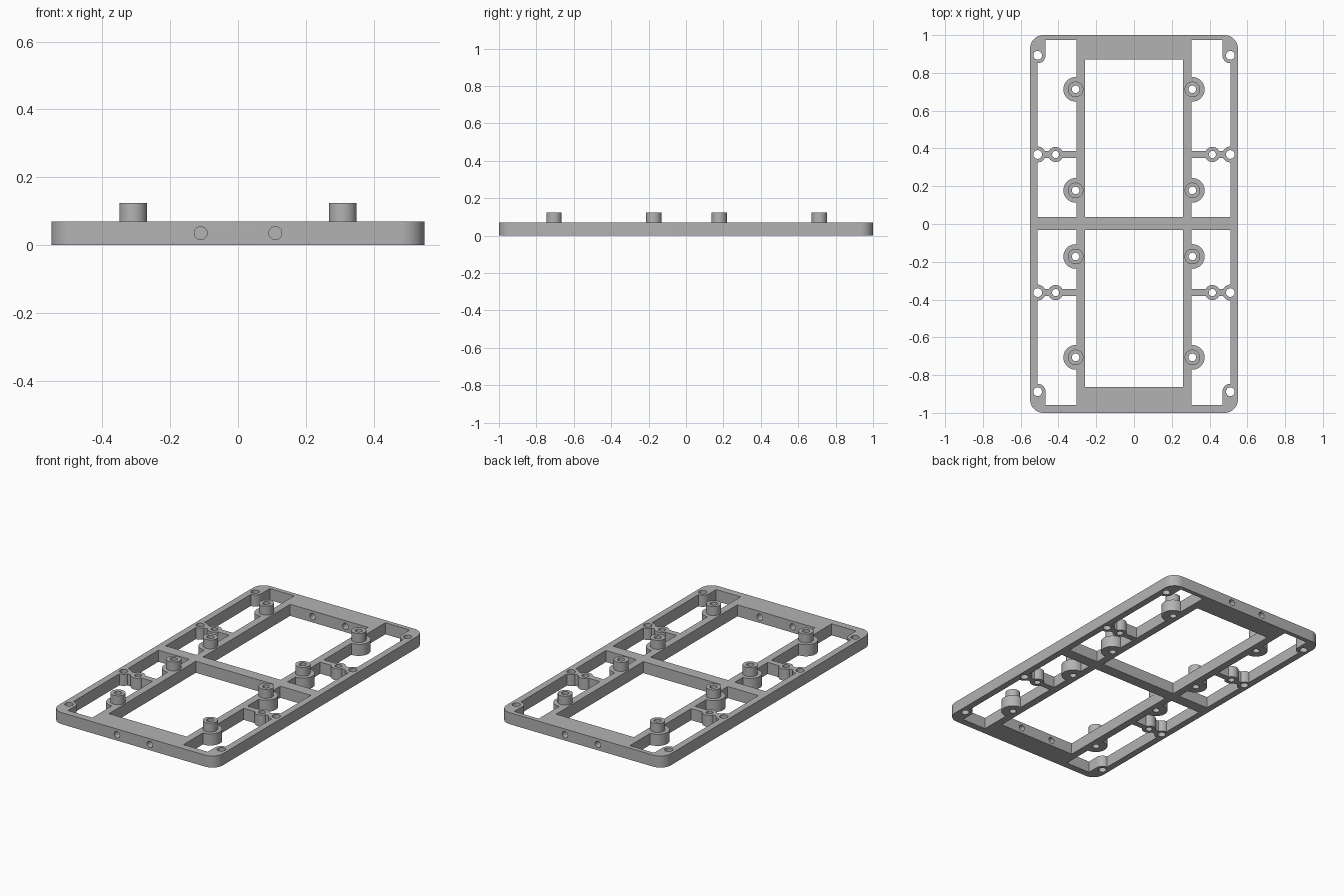
import bpy, bmesh, math
from mathutils import Matrix

cube = bpy.data.objects.get("Cube")
if cube:
    bpy.data.objects.remove(cube, do_unlink=True)

HEIGHT, POST_TOP = 0.07, 0.124
SIDES = (-1, 1)
BOSS_X, LUG_X, TAB_X = 0.309, 0.51, 0.415
BOSS_Y = (0.713, 0.178, -0.172, -0.706)
TAB_Y = (0.368, -0.363)
CORNER_Y = (0.893, -0.888)

grey = bpy.data.materials.new("light grey")
grey.use_nodes = True
colour = (0.45, 0.45, 0.45, 1)
grey.diffuse_color = colour
grey.node_tree.nodes["Principled BSDF"].inputs["Base Color"].default_value = colour


def box(bm, x0, x1, y0, y1, z0, z1):
    x0, x1 = sorted((x0, x1))
    y0, y1 = sorted((y0, y1))
    centre = Matrix.Translation(((x0 + x1) / 2, (y0 + y1) / 2, (z0 + z1) / 2))
    size = Matrix.Diagonal((x1 - x0, y1 - y0, z1 - z0, 1))
    return bmesh.ops.create_cube(bm, size=1, matrix=centre @ size)["verts"]


def cylinder(bm, x, y, r, z0, z1):
    bmesh.ops.create_cone(bm, cap_ends=True, segments=40, radius1=r, radius2=r,
                          depth=z1 - z0, matrix=Matrix.Translation((x, y, (z0 + z1) / 2)))


def make(name, bm):
    mesh = bpy.data.meshes.new(name)
    bm.to_mesh(mesh)
    bm.free()
    mesh.materials.append(grey)
    obj = bpy.data.objects.new(name, mesh)
    bpy.context.collection.objects.link(obj)
    return obj


def combine(target, tool, operation):
    """Apply a boolean to the target and discard the tool."""
    tool.hide_render = True
    mod = target.modifiers.new("combine", "BOOLEAN")
    mod.operation, mod.object = operation, tool
    mod.solver, mod.use_self = "EXACT", True
    graph = bpy.context.evaluated_depsgraph_get()
    mesh = bpy.data.meshes.new_from_object(target.evaluated_get(graph))
    target.modifiers.clear()
    target.data = mesh
    bpy.data.objects.remove(tool, do_unlink=True)


# Plate with rounded corners
bm = bmesh.new()
box(bm, -0.55, 0.55, -1, 1, 0, HEIGHT)
uprights = [e for e in bm.edges if abs(e.verts[0].co.z - e.verts[1].co.z) > 0.01]
bmesh.ops.bevel(bm, geom=uprights, offset=0.07, segments=10, profile=0.5, affect="EDGES")
frame = make("mounting_frame", bm)

# Windows: a wide centre pair and two narrow side pairs
bm = bmesh.new()
for y0, y1, y_side in ((0.037, 0.87, 0.973), (-0.032, -0.862, -0.957)):
    box(bm, -0.26, 0.26, y0, y1, -0.1, 0.2)
    for s in SIDES:
        box(bm, s * 0.305, s * LUG_X, y0, y_side, -0.1, 0.2)
windows = make("windows", bm)

# Lugs, tabs and bosses left standing within the side windows
bm = bmesh.new()
for s in SIDES:
    for y in BOSS_Y:
        # flat on the inner side, where the boss meets the rail
        cylinder(bm, s * BOSS_X, y, 0.065, -0.2, 0.3)
    for y in TAB_Y:
        cylinder(bm, s * LUG_X, y, 0.042, -0.2, 0.3)
        cylinder(bm, s * TAB_X, y, 0.04, -0.2, 0.3)
        box(bm, s * 0.29, s * 0.53, y - 0.018, y + 0.018, -0.2, 0.3)
    for y in CORNER_Y:
        cylinder(bm, s * LUG_X, y, 0.042, -0.2, 0.3)
        box(bm, s * 0.468, s * 0.54, y, math.copysign(0.99, y), -0.2, 0.3)
lugs = make("lugs", bm)

# Trim so that the bosses do not enter the centre windows
bm = bmesh.new()
box(bm, -0.28, 0.28, -1.1, 1.1, -0.3, 0.4)
combine(lugs, make("boss_trim", bm), "DIFFERENCE")
combine(windows, lugs, "DIFFERENCE")
combine(frame, windows, "DIFFERENCE")

# Raised posts on the bosses
bm = bmesh.new()
for s in SIDES:
    for y in BOSS_Y:
        cylinder(bm, s * BOSS_X, y, 0.041, 0.03, POST_TOP)
combine(frame, make("posts", bm), "UNION")

# Screw holes, vertical and through the end bars
bm = bmesh.new()
for s in SIDES:
    for y in BOSS_Y:
        cylinder(bm, s * BOSS_X, y, 0.02, -0.1, 0.3)
    for y in TAB_Y:
        cylinder(bm, s * TAB_X, y, 0.019, -0.1, 0.3)
    for y in TAB_Y + CORNER_Y:
        cylinder(bm, s * LUG_X, y, 0.023, -0.1, 0.3)
    for end in SIDES:
        bmesh.ops.create_cone(
            bm, cap_ends=True, segments=32, radius1=0.019, radius2=0.019, depth=0.4,
            matrix=Matrix.Translation((s * 0.11, end * 0.93, 0.035))
            @ Matrix.Rotation(math.pi / 2, 4, "X"))
combine(frame, make("screw_holes", bm), "DIFFERENCE")

# Smooth the round walls, keep the corners crisp
bpy.ops.object.select_all(action="DESELECT")
frame.select_set(True)
bpy.context.view_layer.objects.active = frame
bpy.ops.object.shade_smooth_by_angle(angle=math.radians(30))
